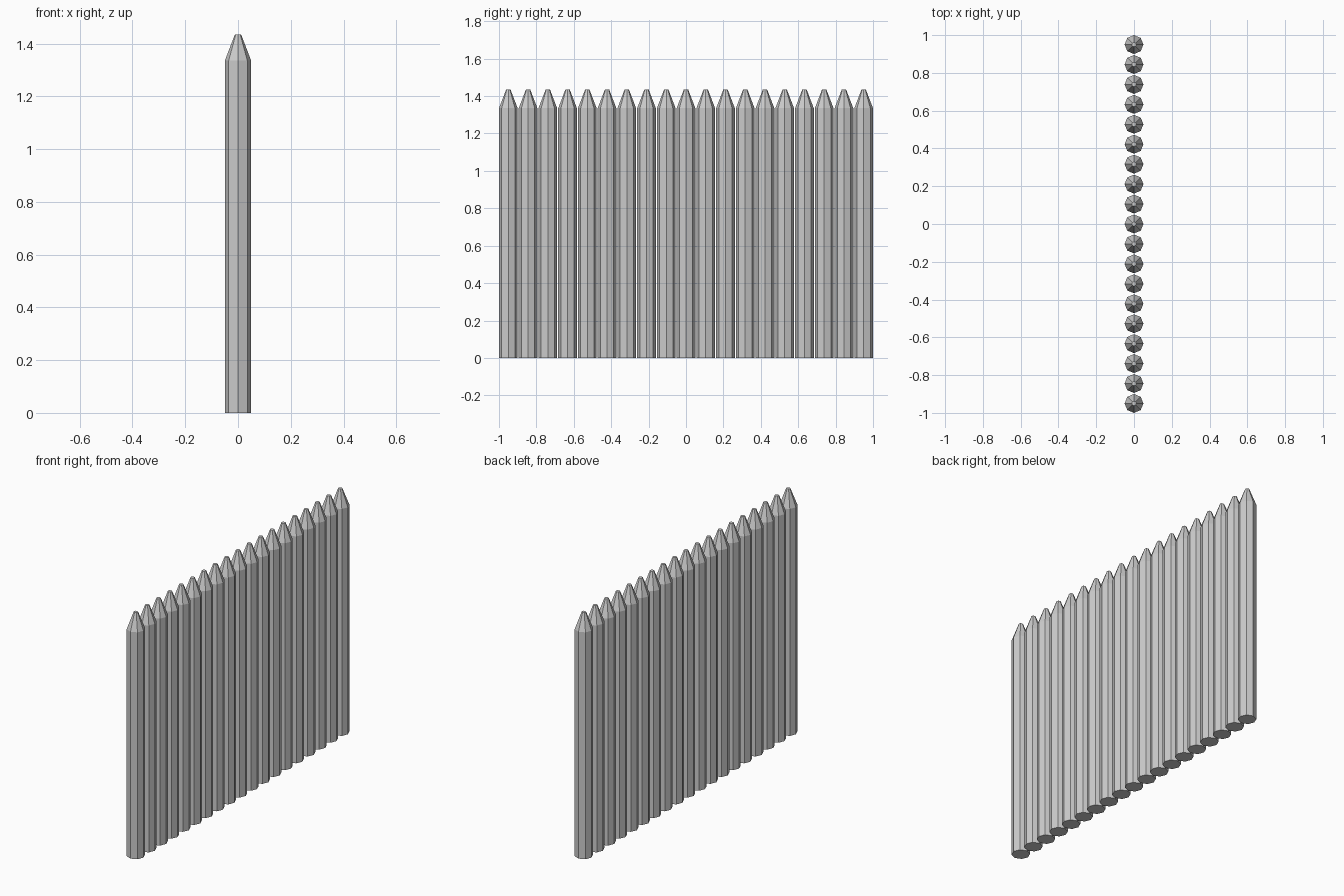
import bpy, bmesh, math

if "Cube" in bpy.data.objects:
    bpy.data.objects.remove(bpy.data.objects["Cube"])

COUNT, RADIUS, TIP = 19, 0.05, 0.012
SHOULDER, TOP = 1.335, 1.434

# One sharpened octagonal stake: rings at foot, shoulder and blunt tip
mesh = bpy.data.meshes.new("stake")
bm = bmesh.new()
rings = []
for r, z in ((RADIUS, 0), (RADIUS, SHOULDER), (TIP, TOP)):
    rings.append([bm.verts.new((r * math.cos(i * math.pi / 4), r * math.sin(i * math.pi / 4), z))
                  for i in range(8)])
for low, high in zip(rings, rings[1:]):
    for i in range(8):
        j = (i + 1) % 8
        bm.faces.new((low[i], low[j], high[j], high[i]))
bm.faces.new(rings[0][::-1])
bm.faces.new(rings[-1])
bm.to_mesh(mesh)
bm.free()

# Row of stakes forming the palisade
for k in range(COUNT):
    stake = bpy.data.objects.new(f"stake_{k + 1:02d}", mesh)
    stake.location.y = -(1 - RADIUS) + k * 2 * (1 - RADIUS) / (COUNT - 1)
    bpy.context.collection.objects.link(stake)
